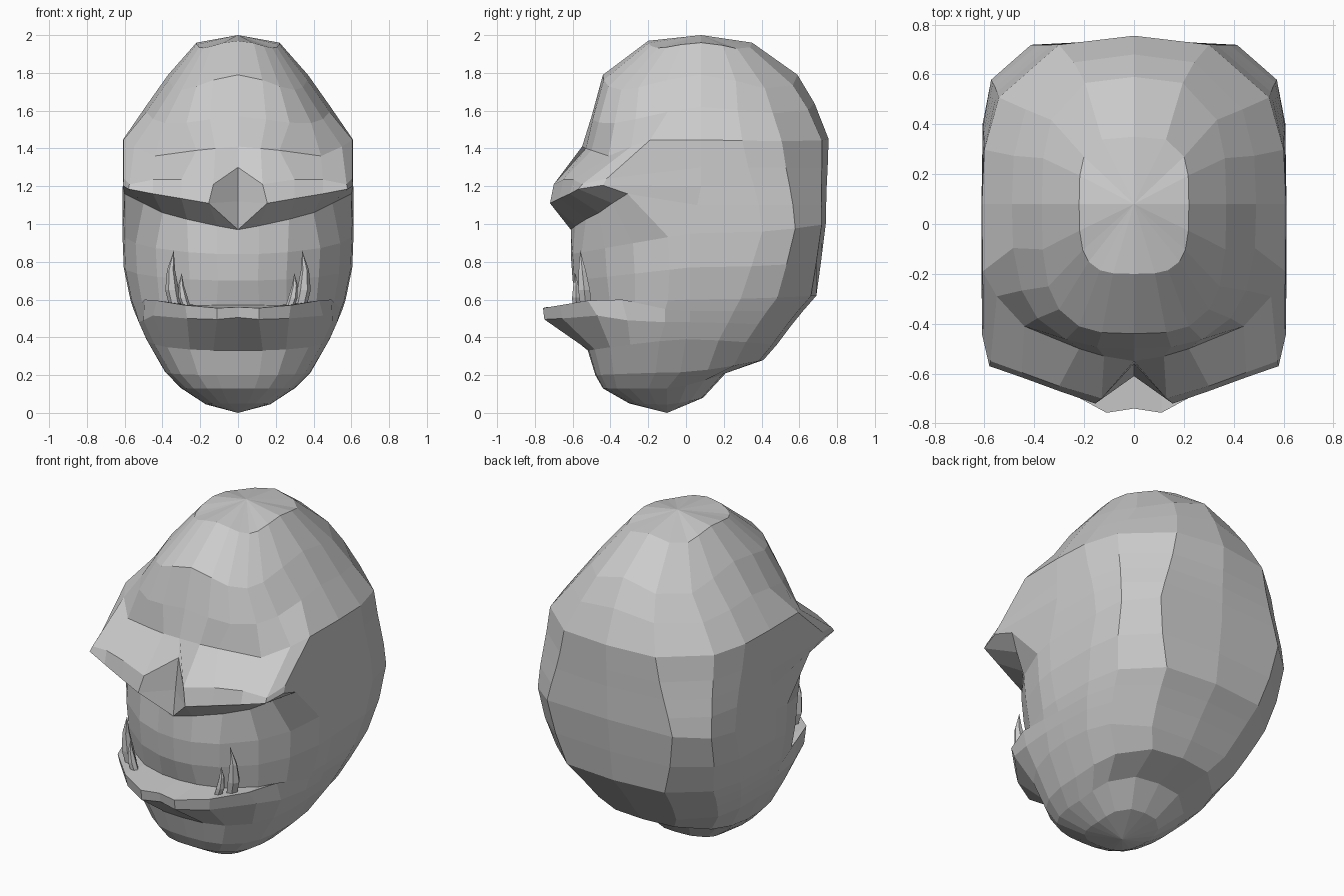
import bpy, bmesh, math

if "Cube" in bpy.data.objects:
    bpy.data.objects.remove(bpy.data.objects["Cube"])

skin = bpy.data.materials.new("plain_grey")
skin.diffuse_color = (0.6, 0.6, 0.6, 1)
skin.use_nodes = True
skin.node_tree.nodes["Principled BSDF"].inputs["Base Color"].default_value = skin.diffuse_color

FRONT = [0, 10, 25, 45, 62, 80]  # column angles from the front centre to the side
BACK = [90, 78, 58, 22, 0]       # and from the side to the back centre


def ring(zf, zs, zb, w, yf, yb, yc, ef, eb, front=None, drop=0):
    """Half cross-section: squared ellipse, with separate front and back depth."""
    pts = list(front) if front else []
    sides = [(a, yf, zf, ef) for a in FRONT if not front]
    sides += [(a, yb, zb, eb) for a in BACK]
    for a, y, z, e in sides:
        s, c = math.sin(math.radians(a)), max(0, math.cos(math.radians(a)))
        pts.append((w * s ** e, yc + (y - yc) * c ** e, zs + (z - zs) * c - 2 * drop * s * c))
    return pts


# Hand-shaped front edges of the forehead, brow and lower lip
forehead = [(0, -.55, 1.41), (.12, -.53, 1.40), (.22, -.50, 1.39), (.44, -.41, 1.36),
            (.55, -.29, 1.41), (.607, -.19, 1.445)]
brow_top = [(0, -.56, 1.30), (.13, -.70, 1.21), (.30, -.65, 1.235), (.45, -.595, 1.235),
            (.575, -.55, 1.21), (.605, -.42, 1.24)]
brow_edge = [(0, -.59, 1.12), (.155, -.72, 1.11), (.30, -.67, 1.135), (.45, -.615, 1.16),
             (.58, -.57, 1.185), (.61, -.44, 1.205)]
brow_under = [(0, -.61, .97), (.11, -.585, .99), (.27, -.53, 1.025), (.40, -.46, 1.06),
              (.50, -.39, 1.11), (.60, -.31, 1.16)]
lip_top = [(0, -.74, .56), (.11, -.757, .555), (.28, -.665, .57), (.43, -.52, .595),
           (.495, -.34, .60), (.545, -.11, .55)]
lip_edge = [(0, -.73, .505), (.11, -.75, .495), (.27, -.655, .50), (.45, -.47, .515),
            (.50, -.31, .49), (.525, -.11, .48)]

rings = [
    ring(1.97, 1.96, 1.96, .22, -.20, .35, .08, .55, .55, None, .035),   # crown
    ring(1.79, 1.79, 1.79, .37, -.44, .59, .08, .6, .65, None, .08),
    ring(1.57, 1.62, 1.64, .49, -.50, .68, .08, .68, .72, None, .05),
    ring(0, 1.445, 1.45, .61, 0, .755, .08, 1, .72, forehead, .01),
    ring(0, 1.30, 1.30, .61, 0, .75, .08, 1, .63, brow_top),
    ring(0, 1.20, 1.20, .61, 0, .745, .08, 1, .55, brow_edge),
    ring(0, 1.10, 1.10, .612, 0, .742, .06, 1, .47, brow_under),
    ring(.84, .95, 1.00, .612, -.61, .74, .02, .98, .4),       # cheeks
    ring(.70, .77, .80, .605, -.60, .715, .02, 1, .48),
    ring(.57, .60, .62, .57, -.56, .69, .02, .92, .58),        # mouth line
    ring(0, .54, .54, .55, 0, .62, .02, 1, .6, lip_top),
    ring(0, .48, .46, .525, 0, .555, .02, 1, .62, lip_edge),
    ring(.33, .39, .36, .485, -.52, .48, .0, .75, .65),        # chin
    ring(.20, .215, .28, .385, -.48, .41, -.03, .7, .7),
    ring(.13, .13, .21, .30, -.44, .21, -.10, .7, .7),
    ring(.05, .045, .08, .17, -.30, .09, -.10, .7, .7),
]


def finish(bm, name, mirror_merge):
    bmesh.ops.recalc_face_normals(bm, faces=bm.faces)
    me = bpy.data.meshes.new(name)
    bm.to_mesh(me)
    bm.free()
    me.materials.append(skin)
    ob = bpy.data.objects.new(name, me)
    bpy.context.collection.objects.link(ob)
    m = ob.modifiers.new("mirror", 'MIRROR')
    m.use_mirror_merge = mirror_merge
    m.merge_threshold = 0.0005
    return ob


# Head: skin the half rings, close at the crown and chin, then mirror
bm = bmesh.new()
rows = [[bm.verts.new(p) for p in r] for r in rings]
for a, b in zip(rows, rows[1:]):
    for i in range(len(a) - 1):
        bm.faces.new((a[i], b[i], b[i + 1], a[i + 1]))
for row, tip in ((rows[0], (0, .08, 2)), (rows[-1], (0, -.1, 0))):
    v = bm.verts.new(tip)
    for i in range(len(row) - 1):
        bm.faces.new((v, row[i], row[i + 1]))
# split the brow notch so it runs to a point at the nose bridge
notch = [f for f in bm.faces if rows[5][0] in f.verts and rows[6][0] in f.verts]
bmesh.utils.face_split(notch[0], rows[5][1], rows[6][0])
finish(bm, "head", True)


def tusk(name, base, tip, r):
    """Curved six-sided tooth that swells slightly before its point."""
    bm = bmesh.new()
    loops = []
    for t, k in ((0, .9), (.3, 1), (.65, .6)):
        cx, cy, cz = (p + (q - p) * t for p, q in zip(base, tip))
        cx += .02 * math.sin(math.pi * t) * r / .036
        loops.append([bm.verts.new((cx + r * k * math.cos(j * math.pi / 3),
                                    cy + r * k * math.sin(j * math.pi / 3), cz)) for j in range(6)])
    end = bm.verts.new(tip)
    for j in range(6):
        n = (j + 1) % 6
        for a, b in zip(loops, loops[1:]):
            bm.faces.new((a[j], a[n], b[n], b[j]))
        bm.faces.new((loops[-1][j], loops[-1][n], end))
    bm.faces.new(loops[0])
    finish(bm, name, False)


tusk("large_tusks", (.33, -.53, .56), (.34, -.56, .86), .036)
tusk("small_tusks", (.272, -.58, .555), (.298, -.585, .74), .025)
